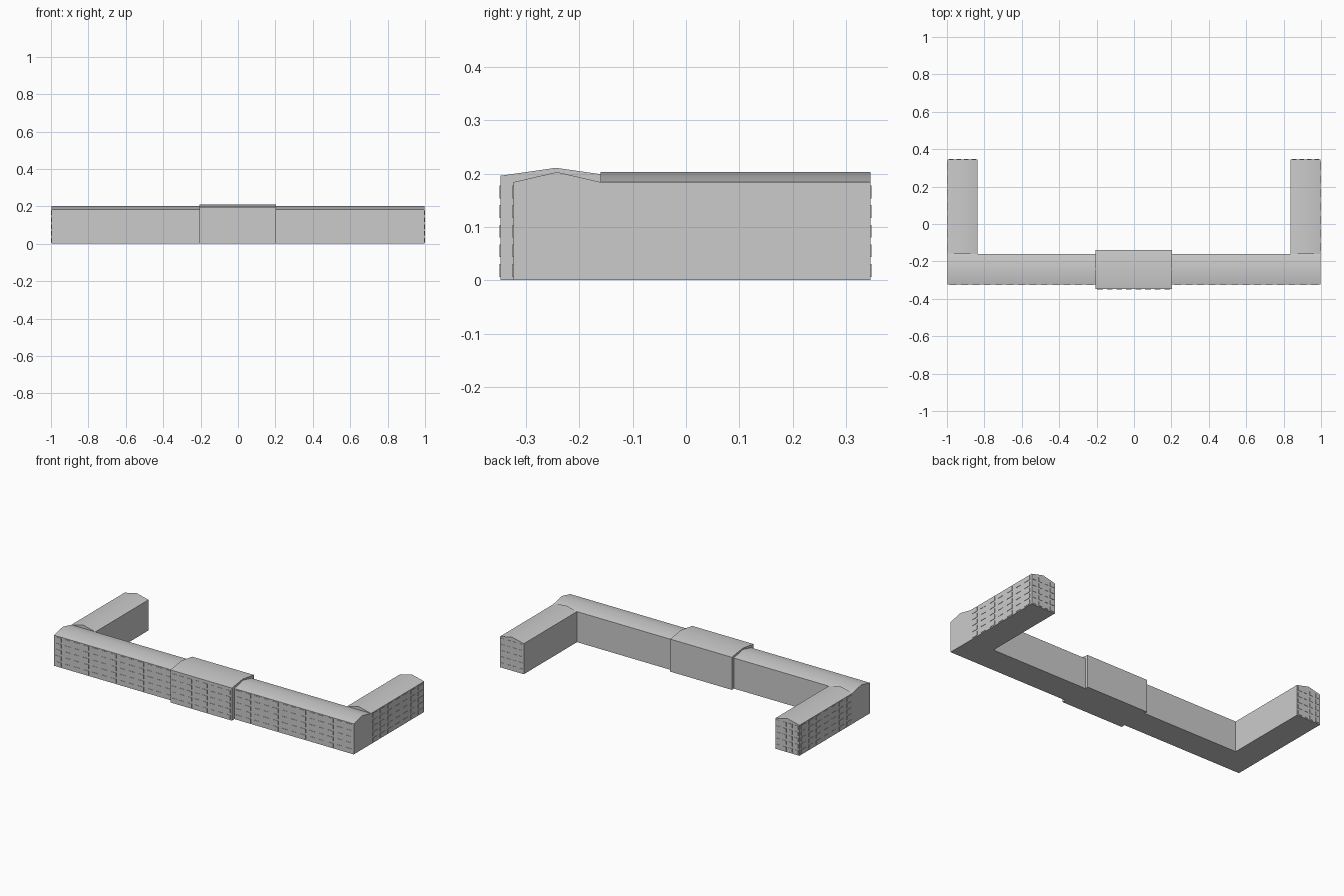
import bpy
import math
from mathutils import Vector

default = bpy.data.objects.get("Cube")
if default:
    bpy.data.objects.remove(default, do_unlink=True)

grey = bpy.data.materials.new("stone grey")
grey.use_nodes = True
COLOUR = (0.6, 0.6, 0.6, 1)
grey.diffuse_color = COLOUR
grey.node_tree.nodes["Principled BSDF"].inputs["Base Color"].default_value = COLOUR


def add_object(name, verts, faces):
    mesh = bpy.data.meshes.new(name)
    mesh.from_pydata(verts, [], faces)
    mesh.materials.append(grey)
    obj = bpy.data.objects.new(name, mesh)
    bpy.context.collection.objects.link(obj)
    return obj


def gabled_block(name, start, end, near, far, eave, ridge, along_x):
    """Block with a low gable roof, extruded from start to end."""
    mid = (near + far) / 2
    profile = [(near, 0), (far, 0), (far, eave), (mid, ridge), (near, eave)]
    verts = [(s, w, z) if along_x else (w, s, z)
             for s in (start, end) for w, z in profile]
    n = len(profile)
    faces = [tuple(range(n)), tuple(range(2 * n - 1, n - 1, -1))]
    faces += [(i, i + n, (i + 1) % n + n, (i + 1) % n) for i in range(n)]
    if along_x:
        faces = [f[::-1] for f in faces]
    obj = add_object(name, verts, faces)
    bpy.ops.object.select_all(action="DESELECT")
    obj.select_set(True)
    bpy.context.view_layer.objects.active = obj
    bpy.ops.object.mode_set(mode="EDIT")
    bpy.ops.mesh.select_all(action="SELECT")
    bpy.ops.mesh.normals_make_consistent(inside=False)
    bpy.ops.object.mode_set(mode="OBJECT")
    bpy.ops.object.shade_smooth_by_angle(angle=math.radians(30))


def window_grid(name, origin, along, length, height, columns, rows=5):
    """Thin raised window plates on a wall; the wall faces along x up."""
    along, up = Vector(along), Vector((0, 0, 1))
    out = along.cross(up)
    verts, faces = [], []
    step, rise = length / columns, height / rows
    w, h, t = step * 0.6, rise * 0.65, 0.002
    for c in range(columns):
        for r in range(rows):
            centre = (Vector(origin) + along * step * (c + 0.5)
                      + up * rise * (r + 0.5))
            b = len(verts)
            for depth in (0, t):
                for u, v in ((-1, -1), (1, -1), (1, 1), (-1, 1)):
                    verts.append(centre + along * u * w / 2
                                 + up * v * h / 2 + out * depth)
            faces.append((b + 4, b + 5, b + 6, b + 7))
            for i in range(4):
                j = (i + 1) % 4
                faces.append((b + i, b + j, b + j + 4, b + i + 4))
    add_object(name, verts, faces)


# Long front range and taller central pavilion
EAVE, RIDGE = 0.184, 0.203
FRONT, BACK, COURT = -0.324, 0.346, -0.16
SIDE, INNER = 0.998, 0.838
gabled_block("front_range", -SIDE, SIDE, FRONT, COURT, EAVE, RIDGE, True)
gabled_block("central_pavilion", -0.207, 0.203, -0.348, -0.14, 0.196, 0.211, True)
window_grid("pavilion_windows", (-0.207, -0.348, 0), (1, 0, 0), 0.41, EAVE, 8)

# Side wings with windows on the outer and rear walls
for side, sign in (("left", 1), ("right", -1)):
    near, far = sorted((sign * INNER, sign * SIDE))
    gabled_block(side + "_wing", COURT, BACK, near, far, EAVE, RIDGE, False)
    window_grid(side + "_wing_end_windows", (far, BACK, 0), (-1, 0, 0),
                far - near, EAVE, 4)
    window_grid(side + "_wing_side_windows",
                (sign * SIDE, COURT if sign > 0 else BACK, 0), (0, sign, 0),
                BACK - COURT, EAVE, 7)
    window_grid(side + "_front_windows",
                (0.203 if sign > 0 else -SIDE, FRONT, 0), (1, 0, 0),
                SIDE - 0.205, EAVE, 13)
